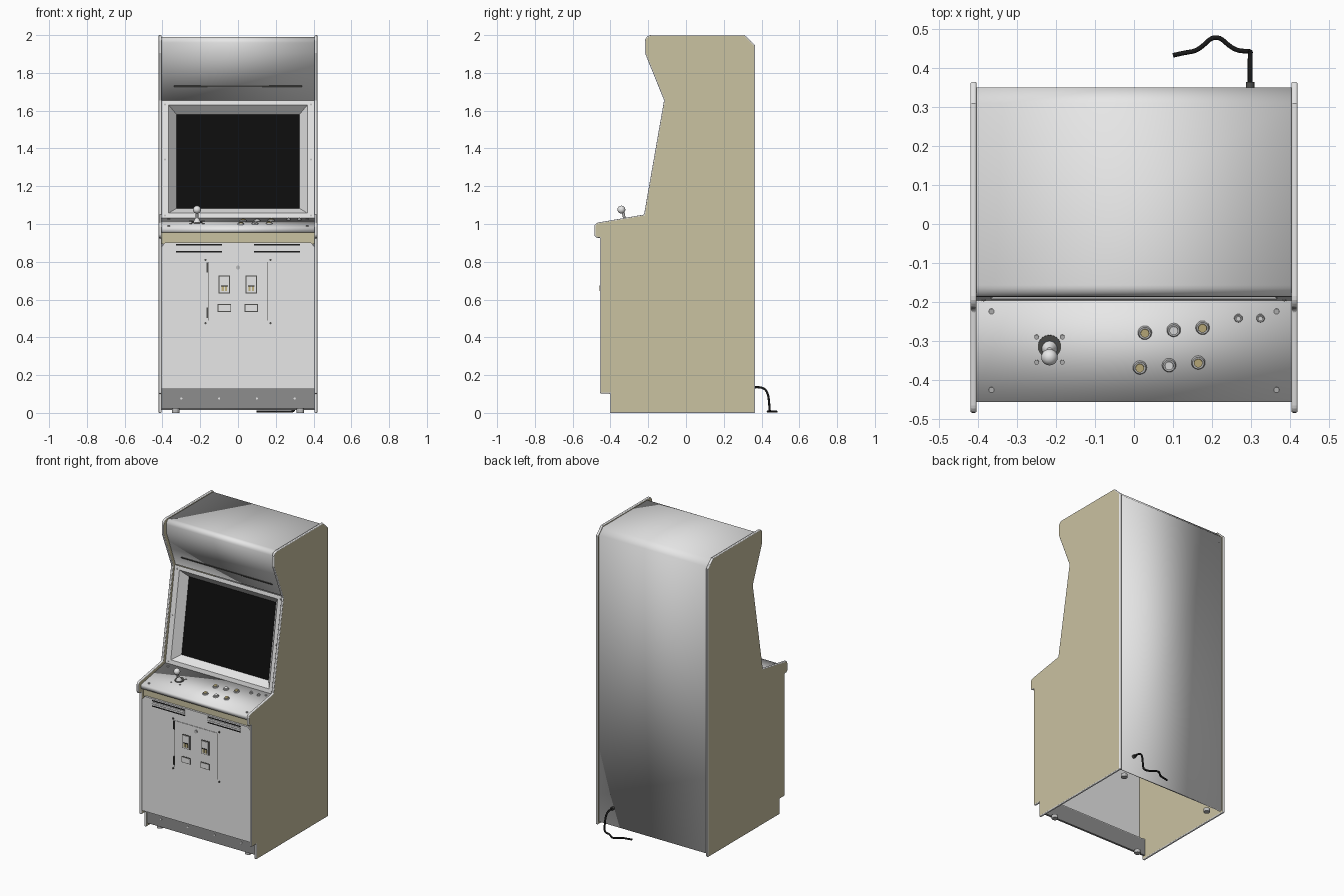
import bpy, bmesh, math
from mathutils import Vector, Matrix

cube = bpy.data.objects.get("Cube")
if cube:
    bpy.data.objects.remove(cube)


def material(name, r, g, b):
    m = bpy.data.materials.new(name)
    m.use_nodes = True
    m.diffuse_color = (r, g, b, 1)
    m.node_tree.nodes["Principled BSDF"].inputs["Base Color"].default_value = (r, g, b, 1)
    return m


WHITE = material("off white", .8, .8, .8)
TAN = material("tan", .59, .54, .355)
KICK = material("dark grey", .27, .27, .27)
METAL = material("metal grey", .5, .5, .5)
BLACK = material("black", .01, .01, .01)
SCREEN = material("screen black", .004, .004, .004)
GOLD = material("pale gold", .55, .46, .22)
SHADE = material("charcoal", .08, .08, .075)

HALF = .405     # inner half width between the side panels


def add(name, bm, *mats, smooth=False, fix=True):
    if fix:
        bmesh.ops.recalc_face_normals(bm, faces=bm.faces)
    me = bpy.data.meshes.new(name)
    bm.to_mesh(me)
    bm.free()
    for m in mats:
        me.materials.append(m)
    ob = bpy.data.objects.new(name, me)
    bpy.context.collection.objects.link(ob)
    if smooth:
        bpy.ops.object.select_all(action='DESELECT')
        ob.select_set(True)
        bpy.context.view_layer.objects.active = ob
        bpy.ops.object.shade_smooth_by_angle(angle=math.radians(20))
    return ob


def frame(a, b):
    """Work plane from (y, z) point a towards b: u is x, v runs a to b, w points out."""
    v = Vector((0, b[0] - a[0], b[1] - a[1])).normalized()
    u = Vector((1, 0, 0))
    m = Matrix((u, v, u.cross(v))).transposed().to_4x4()
    m.translation = (0, a[0], a[1])
    return m


def plates(name, fr, rects, mat, low=-.002, high=.003):
    """Boxes lying on a work plane; each rect is u centre, v centre, width, height."""
    bm = bmesh.new()
    for u, v, w, h in rects:
        box = Matrix.Translation((u, v, (low + high) / 2)) @ Matrix.Diagonal((w, h, high - low, 1))
        bmesh.ops.create_cube(bm, size=1, matrix=fr @ box)
    return add(name, bm, mat)


def studs(name, fr, spots, r, h, mat, taper=1, sides=16):
    """Round heads standing on a work plane."""
    bm = bmesh.new()
    for u, v in spots:
        bmesh.ops.create_cone(bm, cap_ends=True, segments=sides, radius1=r, radius2=r * taper,
                              depth=h, matrix=fr @ Matrix.Translation((u, v, h / 2)))
    return add(name, bm, mat, smooth=True)


def sheet(name, pts, mat, thick):
    """Bent panel following a (y, z) path across the cabinet width."""
    bm = bmesh.new()
    rows = [[bm.verts.new((x, y, z)) for x in (-HALF, HALF)] for y, z in pts]
    for p, q in zip(rows, rows[1:]):
        bm.faces.new((p[0], p[1], q[1], q[0]))
    ob = add(name, bm, mat, smooth=True, fix=False)
    mod = ob.modifiers.new("thickness", 'SOLIDIFY')
    mod.thickness, mod.offset = thick, -1


def arc(cy, cz, r, start, end, n=6):
    angles = [math.radians(start + (end - start) * i / n) for i in range(n + 1)]
    return [(cy + r * math.cos(a), cz + r * math.sin(a)) for a in angles]


# Side panels with rounded light edging
outline = ([(-.403, 0), (.365, 0), (.365, 1.947), (.31, 2)]
           + arc(-.185, 1.968, .032, 90, 180, 5)
           + [(-.217, 1.905), (-.116, 1.655), (-.222, 1.05)]
           + arc(-.462, .985, .023, 100, 180, 4)
           + arc(-.467, .945, .018, 180, 270, 4)
           + [(-.455, .927), (-.455, .103), (-.403, .103)])
for side, s in (("left", 1), ("right", -1)):
    bm = bmesh.new()
    face = bm.faces.new([bm.verts.new((s * .42, y, z)) for y, z in outline])
    grown = bmesh.ops.extrude_face_region(bm, geom=[face])
    moved = [g for g in grown["geom"] if isinstance(g, bmesh.types.BMVert)]
    bmesh.ops.translate(bm, verts=moved, vec=(-s * .016, 0, 0))
    bm.normal_update()
    for f in bm.faces:
        f.material_index = 0 if abs(f.normal.x) > .9 else 1
    panel = add(side + "_side_panel", bm, TAN, WHITE)
    mod = panel.modifiers.new("rounded edging", 'BEVEL')
    mod.width, mod.segments, mod.material = .005, 3, 1
    mod.limit_method, mod.angle_limit = 'ANGLE', math.radians(70)

# Marquee, roof and back as one bent panel
sheet("marquee_roof_and_back",
      [(-.09, 1.655), (-.187, 1.905)] + arc(-.157, 1.96, .03, 180, 90)
      + [(.31, 1.99), (.35, 1.95), (.35, .015)], WHITE, .012)
marquee = frame((-.09, 1.655), (-.187, 1.905))
plates("marquee_slot", marquee, [(0, .08, .68, .008)], SHADE)

# Screen surround: flat frame, sloped recess and screen
bezel = frame((-.197, 1.03), (-.097, 1.655))
rings = [(HALF, 0, .633, 0), (.367, .028, .607, 0), (.325, .062, .565, -.05)]
bm = bmesh.new()
loops = [[bm.verts.new(bezel @ Vector(c)) for c in
          ((-w, lo, d), (w, lo, d), (w, hi, d), (-w, hi, d))] for w, lo, hi, d in rings]
for a, b in zip(loops, loops[1:]):
    for i in range(4):
        j = (i + 1) % 4
        bm.faces.new((a[i], a[j], b[j], b[i]))
bm.faces.new(loops[-1]).material_index = 1
add("screen_surround", bm, WHITE, SCREEN, fix=False)
studs("surround_bolts", bezel,
      [(s * .386, v) for s in (-1, 1) for v in (.015, .315, .61)], .005, .003, METAL)

# Control panel with front lip
sheet("control_panel", [(-.43, .955), (-.457, .955), (-.457, .982), (-.19, 1.032)], WHITE, .008)
deck = frame((-.457, .982), (-.19, 1.032))
studs("control_panel_bolts", deck,
      [(s * .366, v) for s in (-1, 1) for v in (.032, .237)], .007, .003, METAL)
lower = [(.015, .09), (.09, .096), (.165, .103)]
upper = [(.028, .181), (.102, .188), (.176, .194)]
studs("button_rims", deck, lower + upper, .018, .007, METAL, .85, 20)
studs("gold_buttons", deck, lower[::2] + upper[::2], .012, .011, GOLD, .9, 20)
studs("white_buttons", deck, [lower[1], upper[1]], .012, .011, WHITE, .9, 20)
start = [(.268, .219), (.325, .219)]
studs("start_button_rims", deck, start, .011, .005, METAL, .85)
studs("start_buttons", deck, start, .007, .01, WHITE, .9)

# Joystick
stick_x = -.217
studs("joystick_washer", deck, [(stick_x, .145)], .03, .003, SHADE, 1, 24)
studs("joystick_boot", deck, [(stick_x, .14)], .021, .028, WHITE, .35, 20)
studs("joystick_bolts", deck,
      [(stick_x + du, .137 + dv) for du in (-.033, .033) for dv in (-.033, .033)],
      .006, .004, METAL)
shaft = frame((-.457, .982), (-.19, 1.032)) @ Matrix.Translation((0, 0, .015))
studs("joystick_shaft", shaft, [(stick_x, .137)], .007, .055, METAL)
bm = bmesh.new()
bmesh.ops.create_uvsphere(bm, u_segments=20, v_segments=12, radius=.021,
                          matrix=Matrix.Translation((stick_x, -.342, 1.076)))
add("joystick_ball", bm, WHITE, smooth=True)

# Front: tan rail, door with clipped corners, kick plate
plates("front_rail", frame((-.432, 0), (-.432, 1)), [(0, .935, 2 * HALF, .08)], TAN, -.014, 0)
bm = bmesh.new()
shape = [(-HALF, .127), (HALF, .127), (HALF, .88), (.385, .902), (-.385, .902), (-HALF, .88)]
face = bm.faces.new([bm.verts.new((x, -.445, z)) for x, z in shape])
grown = bmesh.ops.extrude_face_region(bm, geom=[face])
bmesh.ops.translate(bm, vec=(0, .014, 0),
                    verts=[g for g in grown["geom"] if isinstance(g, bmesh.types.BMVert)])
add("front_door", bm, WHITE)
kick = frame((-.392, 0), (-.392, 1))
plates("kick_plate", kick, [(0, .076, 2 * HALF, .108)], KICK, -.014, 0)
plates("kick_shelf", kick, [(0, .131, 2 * HALF, .008)], WHITE, -.014, .045)
studs("kick_bolts", kick, [(x, .076) for x in (-.3, -.1, .1, .3)], .006, .004, WHITE)

# Speaker vents
door = frame((-.445, 0), (-.445, 1))
vents = [s * .207 for s in (-1, 1)]
plates("vent_slits", door, [(x, z, .245, .006) for x in vents for z in (.89, .853)], BLACK)
plates("vent_louvres", door, [(x, z, .245, .006) for x in vents for z in (.878, .865)], WHITE)

# Coin door
plates("coin_door", door, [(0, .643, .32, .315)], WHITE)
plates("coin_door_seams", door, [(s * .158, .643, .004, .31) for s in (-1, 1)], SHADE, 0, .004)
plates("coin_door_hinges", door, [(-.164, z, .008, .055) for z in (.77, .53)], SHADE, 0, .007)
studs("coin_door_bolts", door,
      [(s * .172, z) for s in (-1, 1) for z in (.81, .475)], .006, .005, SHADE)
studs("coin_door_lock", door, [(0, .77)], .011, .009, METAL)
slots = (-.072, .07)
plates("coin_slot_rims", door, [(x, .68, .06, .094) for x in slots], SHADE, 0, .005)
plates("coin_slot_faces", door, [(x, .68, .05, .084) for x in slots], WHITE, 0, .009)
plates("coin_slot_gold", door,
       [(x + d, .658, .012, .025) for x in slots for d in (-.009, .009)], GOLD, 0, .012)
plates("coin_slot_grooves", door, [(x, .672, .036, .004) for x in slots], BLACK, 0, .0125)
plates("coin_return_rims", door, [(x, .556, .072, .042) for x in slots], SHADE, 0, .005)
plates("coin_return_flaps", door, [(x, .556, .062, .032) for x in slots], WHITE, 0, .007)

# Feet
floor = frame((0, 0), (1, 0))
studs("feet", floor, [(x, y) for x in (-.33, .33) for y in (-.36, .3)], .02, .022, METAL)

# Power cord
studs("cord_grommet", frame((.35, .135), (.35, 0)), [(.298, 0)], .011, .014, SHADE)
path = [(.298, .35, .135), (.298, .40, .14), (.298, .435, .11), (.3, .443, .02),
        (.29, .443, .007), (.255, .447, .007), (.21, .49, .007), (.165, .445, .007),
        (.13, .44, .007), (.1, .433, .007)]
curve = bpy.data.curves.new("power_cord", 'CURVE')
curve.dimensions = '3D'
curve.bevel_depth, curve.bevel_resolution, curve.use_fill_caps = .006, 3, True
line = curve.splines.new('NURBS')
line.points.add(len(path) - 1)
for point, co in zip(line.points, path):
    point.co = (*co, 1)
line.order_u, line.use_endpoint_u, line.resolution_u = 3, True, 6
curve.materials.append(BLACK)
bpy.context.collection.objects.link(bpy.data.objects.new("power_cord", curve))
